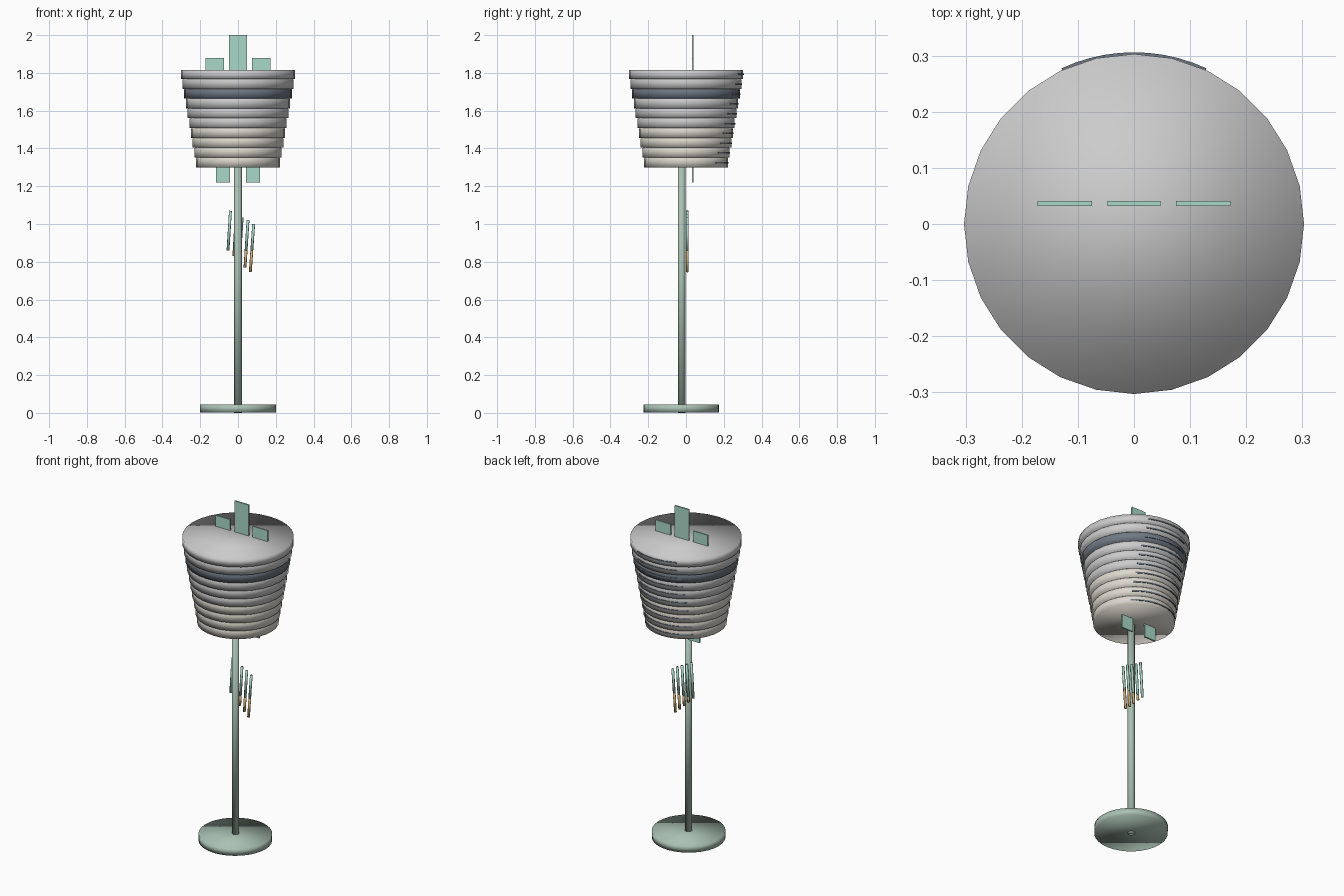
import bpy, bmesh, math
from mathutils import Vector

if "Cube" in bpy.data.objects:
    bpy.data.objects.remove(bpy.data.objects["Cube"])

def material(name, rgb):
    m = bpy.data.materials.new(name)
    m.diffuse_color = (*rgb, 1)
    m.use_nodes = True
    m.node_tree.nodes["Principled BSDF"].inputs["Base Color"].default_value = m.diffuse_color
    return m

teal = material("teal", (0.40, 0.69, 0.59))
sage = material("sage", (0.40, 0.53, 0.45))
tan = material("tan", (0.62, 0.42, 0.19))
slate = material("slate", (0.16, 0.19, 0.23))
grey = material("pale_grey", (0.62, 0.63, 0.65))
cream = material("cream", (0.72, 0.69, 0.62))

def finish(bm, name, mats, smooth=False):
    bmesh.ops.recalc_face_normals(bm, faces=bm.faces)
    me = bpy.data.meshes.new(name)
    bm.to_mesh(me)
    bm.free()
    for m in mats:
        me.materials.append(m)
    if smooth:
        me.shade_smooth()
    ob = bpy.data.objects.new(name, me)
    bpy.context.collection.objects.link(ob)
    return ob

def lathe(name, profile, sides, mat, y=0.0):
    """Capped solid of revolution from (radius, z) points."""
    bm = bmesh.new()
    loops = []
    for r, z in profile:
        loops.append([bm.verts.new((r * math.cos(2 * math.pi * i / sides),
                                    y + r * math.sin(2 * math.pi * i / sides), z))
                      for i in range(sides)])
    for a, b in zip(loops, loops[1:]):
        for i in range(sides):
            j = (i + 1) % sides
            bm.faces.new((a[i], a[j], b[j], b[i]))
    bm.faces.new(loops[0])
    bm.faces.new(loops[-1])
    return finish(bm, name, [mat], True)

def panel(name, x0, x1, z0, z1, mat=teal, y0=0.032, y1=0.041):
    bm = bmesh.new()
    bmesh.ops.create_cube(bm, size=1)
    for v in bm.verts:
        v.co = ((x0 + x1) / 2 + v.co.x * (x1 - x0),
                (y0 + y1) / 2 + v.co.y * (y1 - y0),
                (z0 + z1) / 2 + v.co.z * (z1 - z0))
    return finish(bm, name, [mat])

def rod(name, top, bottom, r, mat):
    bm = bmesh.new()
    d = top - bottom
    bmesh.ops.create_cone(bm, cap_ends=True, segments=8, radius1=r, radius2=r, depth=d.length)
    q = d.to_track_quat('Z', 'Y')
    for v in bm.verts:
        v.co = q @ v.co + (top + bottom) / 2
    return finish(bm, name, [mat], True)

# Base and pole
lathe("base", [(0.2, 0.002), (0.2, 0.044)], 32, sage, -0.025)
lathe("pole", [(0.02, 0.0), (0.02, 1.36)], 16, sage, -0.023)

# Shade: ten stacked bands widening upward, each with a seam arc at the back
band_mats = [cream, cream, cream, cream, grey, grey, grey, slate, grey, grey]
step = 0.052
for i, mat in enumerate(band_mats):
    t = i / 9
    r = 0.222 + 0.081 * t
    z = 1.30 + i * step
    profile = [(r, z), (r, z + 0.047)]
    if i < 9:
        profile.append((r - 0.004, z + step))
    lathe(f"shade_band_{i + 1}", profile, 28, slate if i == 6 + 1 else mat)

    half = math.radians(45 - 20 * t)
    bm = bmesh.new()
    n = 10
    rows = []
    for k in range(n + 1):
        a = math.pi / 2 - half + 2 * half * k / n
        rows.append([bm.verts.new((q * math.cos(a), q * math.sin(a), z + h))
                     for q, h in ((r - 0.008, 0.02), (r + 0.003, 0.02),
                                  (r + 0.003, 0.028), (r - 0.008, 0.028))])
    for a, b in zip(rows, rows[1:]):
        for s in range(4):
            bm.faces.new((a[s], a[(s + 1) % 4], b[(s + 1) % 4], b[s]))
    bm.faces.new(rows[0])
    bm.faces.new(rows[-1])
    finish(bm, f"back_seam_{i + 1}", [slate])

# Flat panels that pass through the shade
panel("centre_panel", -0.047, 0.047, 1.70, 2.0)
for side, s in (("left", -1), ("right", 1)):
    panel(f"{side}_upper_panel", min(s * 0.075, s * 0.172), max(s * 0.075, s * 0.172), 1.70, 1.88)
    panel(f"{side}_lower_panel", min(s * 0.043, s * 0.117), max(s * 0.043, s * 0.117), 1.22, 1.40)

# Five slanted rods behind the pole, tan below z = 0.86
rods = [(-0.040, 1.07, -0.053, 0.86), (-0.009, 1.05, -0.022, 0.83),
        (0.022, 1.035, 0.007, 0.80), (0.053, 1.02, 0.037, 0.77),
        (0.083, 1.00, 0.065, 0.745)]
for i, (xt, zt, xb, zb) in enumerate(rods):
    top, bottom = Vector((xt, 0.007, zt)), Vector((xb, 0.007, zb))
    split = bottom.lerp(top, max(0, (0.86 - zb) / (zt - zb)))
    rod(f"rod_{i + 1}", top, split, 0.0075, teal)
    if (split - bottom).length > 0.01:
        rod(f"rod_tip_{i + 1}", split, bottom, 0.0075, tan)
